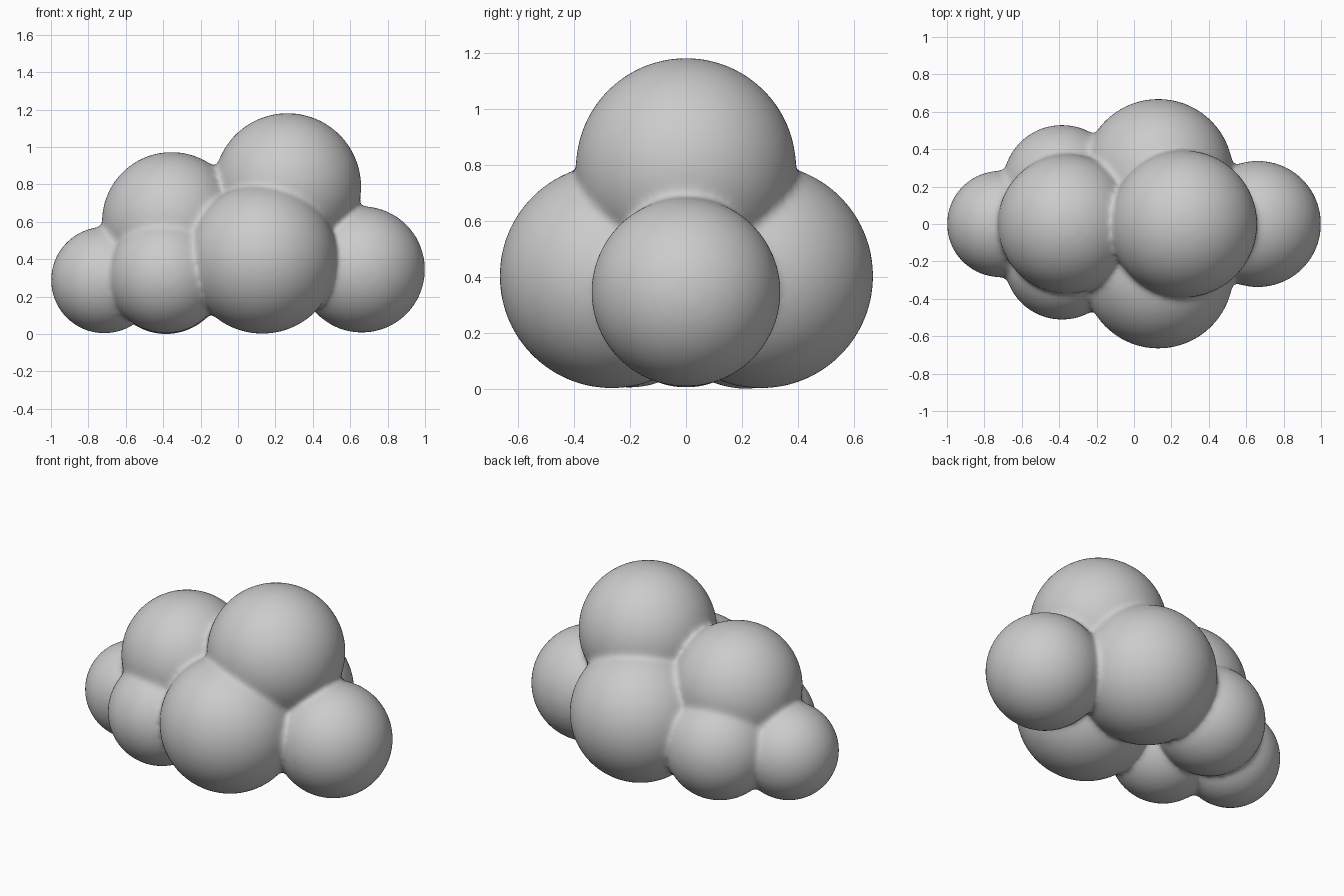
import bpy

# Remove the default cube
cube = bpy.data.objects.get("Cube")
if cube:
    bpy.data.objects.remove(cube, do_unlink=True)

# Single flat colour
grey = bpy.data.materials.new("cloud_grey")
grey.use_nodes = True
colour = (0.6, 0.6, 0.6, 1.0)
grey.diffuse_color = colour
grey.node_tree.nodes["Principled BSDF"].inputs["Base Color"].default_value = colour

# Puffs: centre and radius
puffs = [
    ((0.662, 0, 0.345), 0.338),        # right-hand end
    ((-0.715, 0, 0.288), 0.285),       # left-hand end
    ((0.265, 0, 0.787), 0.394),        # tall crown
    ((-0.355, 0, 0.600), 0.373),       # low crown
    ((0.130, -0.265, 0.402), 0.401),   # large front
    ((0.130, 0.268, 0.402), 0.401),    # large back
    ((-0.385, -0.203, 0.312), 0.309),  # small front
    ((-0.385, 0.213, 0.316), 0.317),   # small back
]


def add_puff(centre, radius):
    bpy.ops.mesh.primitive_uv_sphere_add(
        segments=96, ring_count=48, radius=radius, location=centre)
    return bpy.context.object


parts = [add_puff(c, r) for c, r in puffs]

# Join the puffs into one body
bpy.ops.object.select_all(action='DESELECT')
for part in parts:
    part.select_set(True)
bpy.context.view_layer.objects.active = parts[0]
bpy.ops.object.join()
cloud = bpy.context.object
cloud.name = cloud.data.name = "cloud_body"
bpy.ops.object.transform_apply(location=True, rotation=True, scale=True)
cloud.data.materials.clear()
cloud.data.materials.append(grey)

# Merge into one skin and soften the creases
fuse = cloud.modifiers.new("fuse", 'REMESH')
fuse.mode = 'VOXEL'
fuse.voxel_size = 0.014
fuse.use_smooth_shade = True
soften = cloud.modifiers.new("soften", 'SMOOTH')
soften.factor = 0.5
soften.iterations = 18
for name in ("fuse", "soften"):
    bpy.ops.object.modifier_apply(modifier=name)
bpy.ops.object.shade_smooth()
